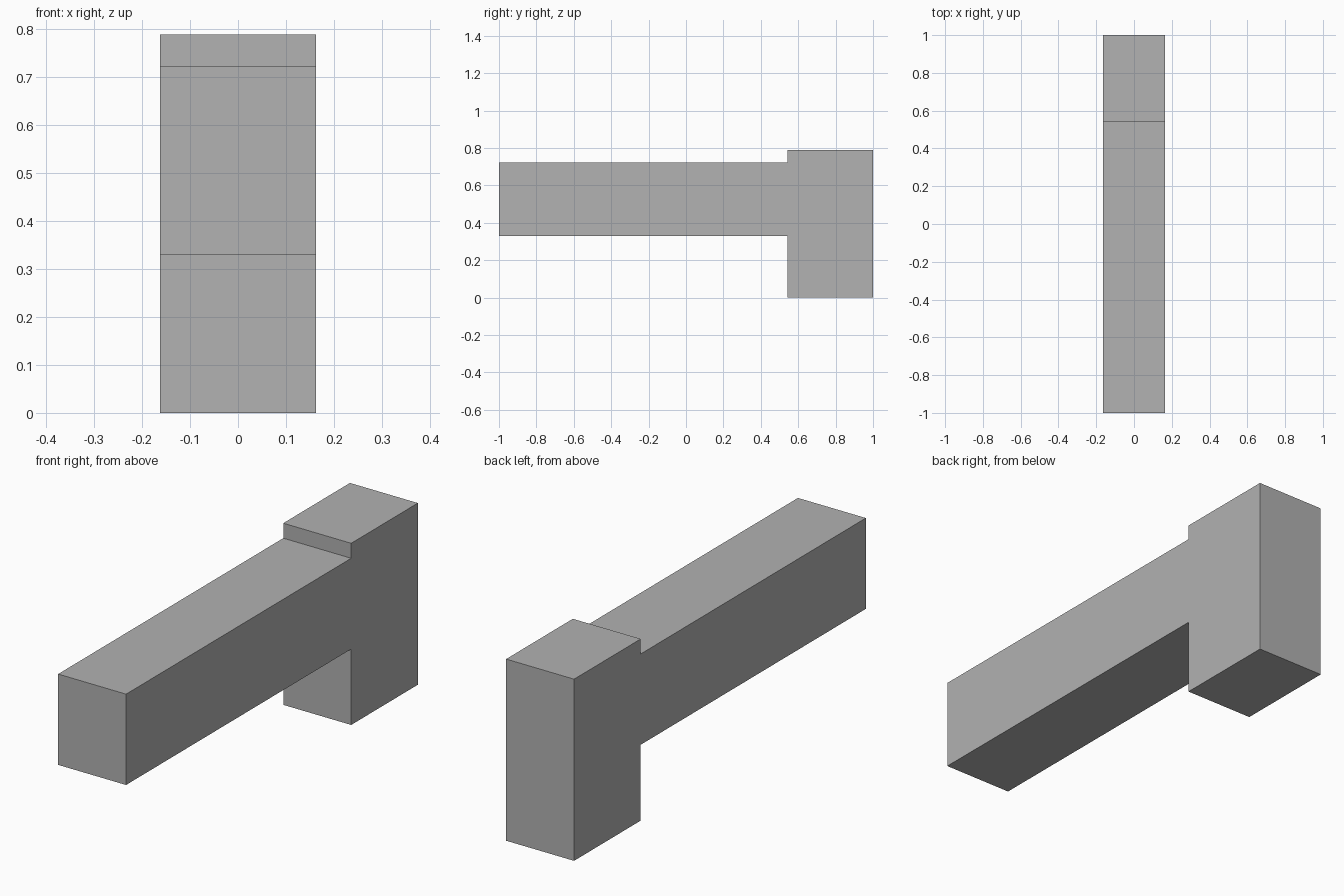
import bpy
import bmesh

if "Cube" in bpy.data.objects:
    bpy.data.objects.remove(bpy.data.objects["Cube"])

HALF_WIDTH = 0.163

# Side outline (y, z): long beam running forward from a taller end post
profile = [
    (-1.0, 0.329), (0.543, 0.329), (0.543, 0.0), (1.0, 0.0),
    (1.0, 0.788), (0.543, 0.788), (0.543, 0.723), (-1.0, 0.723),
]

# Extrude the outline across the width
bm = bmesh.new()
side = bm.faces.new([bm.verts.new((-HALF_WIDTH, y, z)) for y, z in profile])
result = bmesh.ops.extrude_face_region(bm, geom=[side], use_keep_orig=True)
moved = [v for v in result["geom"] if isinstance(v, bmesh.types.BMVert)]
bmesh.ops.translate(bm, verts=moved, vec=(2 * HALF_WIDTH, 0, 0))
bmesh.ops.recalc_face_normals(bm, faces=bm.faces)

mesh = bpy.data.meshes.new("beam_with_post")
bm.to_mesh(mesh)
bm.free()

# Plain grey finish
grey = bpy.data.materials.new("grey")
grey.diffuse_color = (0.445, 0.445, 0.445, 1.0)
grey.use_nodes = True
grey.node_tree.nodes["Principled BSDF"].inputs["Base Color"].default_value = grey.diffuse_color
mesh.materials.append(grey)

beam = bpy.data.objects.new("beam_with_post", mesh)
bpy.context.collection.objects.link(beam)
